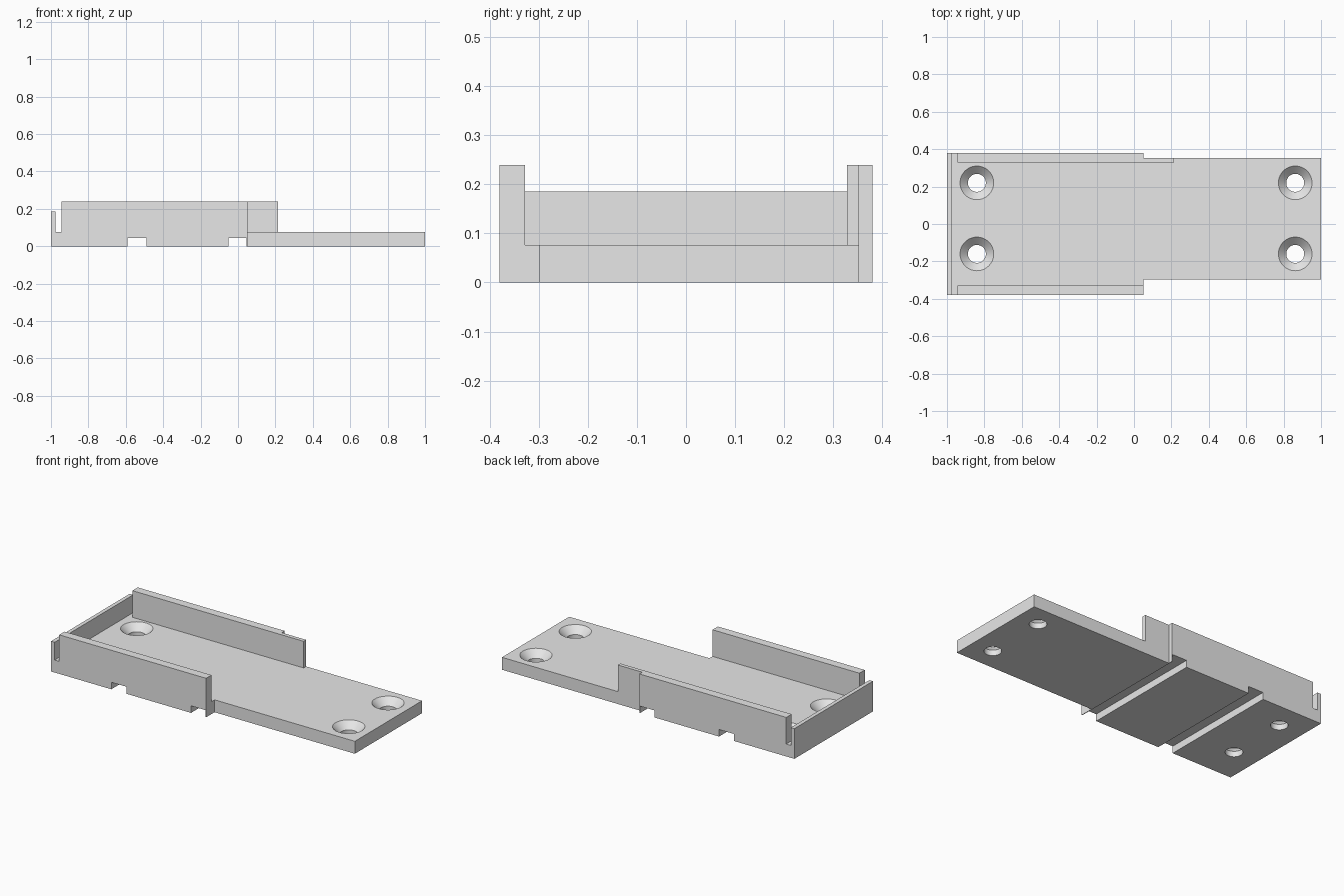
import bpy, bmesh
from math import cos, sin, tau, radians

cube = bpy.data.objects.get("Cube")
if cube:
    bpy.data.objects.remove(cube, do_unlink=True)

grey = bpy.data.materials.new("plain grey")
grey.use_nodes = True
grey.diffuse_color = (0.8, 0.8, 0.8, 1)
grey.node_tree.nodes["Principled BSDF"].inputs["Base Color"].default_value = (0.8, 0.8, 0.8, 1)

PLATE_TOP, WALL_TOP, END_TOP = 0.076, 0.239, 0.185
HALF_W, STEP_X = 0.38, 0.05


def finish(name, bm):
    bmesh.ops.recalc_face_normals(bm, faces=bm.faces)
    mesh = bpy.data.meshes.new(name)
    bm.to_mesh(mesh)
    bm.free()
    mesh.materials.append(grey)
    obj = bpy.data.objects.new(name, mesh)
    bpy.context.collection.objects.link(obj)
    return obj


def extrude_outline(name, points, z0, z1):
    bm = bmesh.new()
    face = bm.faces.new([bm.verts.new((x, y, z0)) for x, y in points])
    top = bmesh.ops.extrude_face_region(bm, geom=[face])["geom"]
    verts = [v for v in top if isinstance(v, bmesh.types.BMVert)]
    bmesh.ops.translate(bm, verts=verts, vec=(0, 0, z1 - z0))
    return finish(name, bm)


def box(name, x0, x1, y0, y1, z0, z1):
    return extrude_outline(name, [(x0, y0), (x1, y0), (x1, y1), (x0, y1)], z0, z1)


def lathe(name, cx, cy, profile, sides=48):
    bm = bmesh.new()
    rings = [[bm.verts.new((cx + r * cos(tau * i / sides), cy + r * sin(tau * i / sides), z))
              for i in range(sides)] for r, z in profile]
    for low, high in zip(rings, rings[1:]):
        for i in range(sides):
            j = (i + 1) % sides
            bm.faces.new((low[i], low[j], high[j], high[i]))
    bm.faces.new(rings[0])
    bm.faces.new(rings[-1])
    return finish(name, bm)


# Base plate: wide at one end, narrower tongue at the other
plate = extrude_outline("base_plate", [
    (-1, -HALF_W), (STEP_X, -HALF_W), (STEP_X, -0.298), (1, -0.298),
    (1, 0.352), (STEP_X, 0.352), (STEP_X, HALF_W), (-1, HALF_W)], 0, PLATE_TOP)

# Cross grooves underneath
cutters = [box("groove_cutter", x0, x1, -0.5, 0.5, -0.1, 0.043)
           for x0, x1 in ((-0.592, -0.49), (-0.052, 0.046))]

# Countersunk screw holes
countersink = [(0.048, -0.1), (0.048, 0.034), (0.09, PLATE_TOP), (0.1, PLATE_TOP + 0.01)]
cutters += [lathe("hole_cutter", x, y, countersink)
            for x in (-0.84, 0.862) for y in (-0.16, 0.22)]

bpy.context.view_layer.objects.active = plate
for cutter in cutters:
    cutter.hide_render = True
    mod = plate.modifiers.new("cut", "BOOLEAN")
    mod.operation, mod.solver, mod.object = "DIFFERENCE", "EXACT", cutter
    bpy.ops.object.modifier_apply(modifier=mod.name)
    bpy.data.objects.remove(cutter, do_unlink=True)

bpy.ops.object.select_all(action="DESELECT")
plate.select_set(True)
bpy.ops.object.shade_smooth_by_angle(angle=radians(30))

# Side walls; the back one carries on as a thinner tab
box("front_wall", -0.945, STEP_X, -HALF_W, -0.328, PLATE_TOP, WALL_TOP)
extrude_outline("back_wall", [
    (-0.945, 0.328), (0.215, 0.328), (0.215, 0.352),
    (STEP_X, 0.352), (STEP_X, HALF_W), (-0.945, HALF_W)], PLATE_TOP, WALL_TOP)

# Low end wall, separated from the side walls by a slot
box("end_wall", -1, -0.976, -HALF_W, HALF_W, PLATE_TOP, END_TOP)
